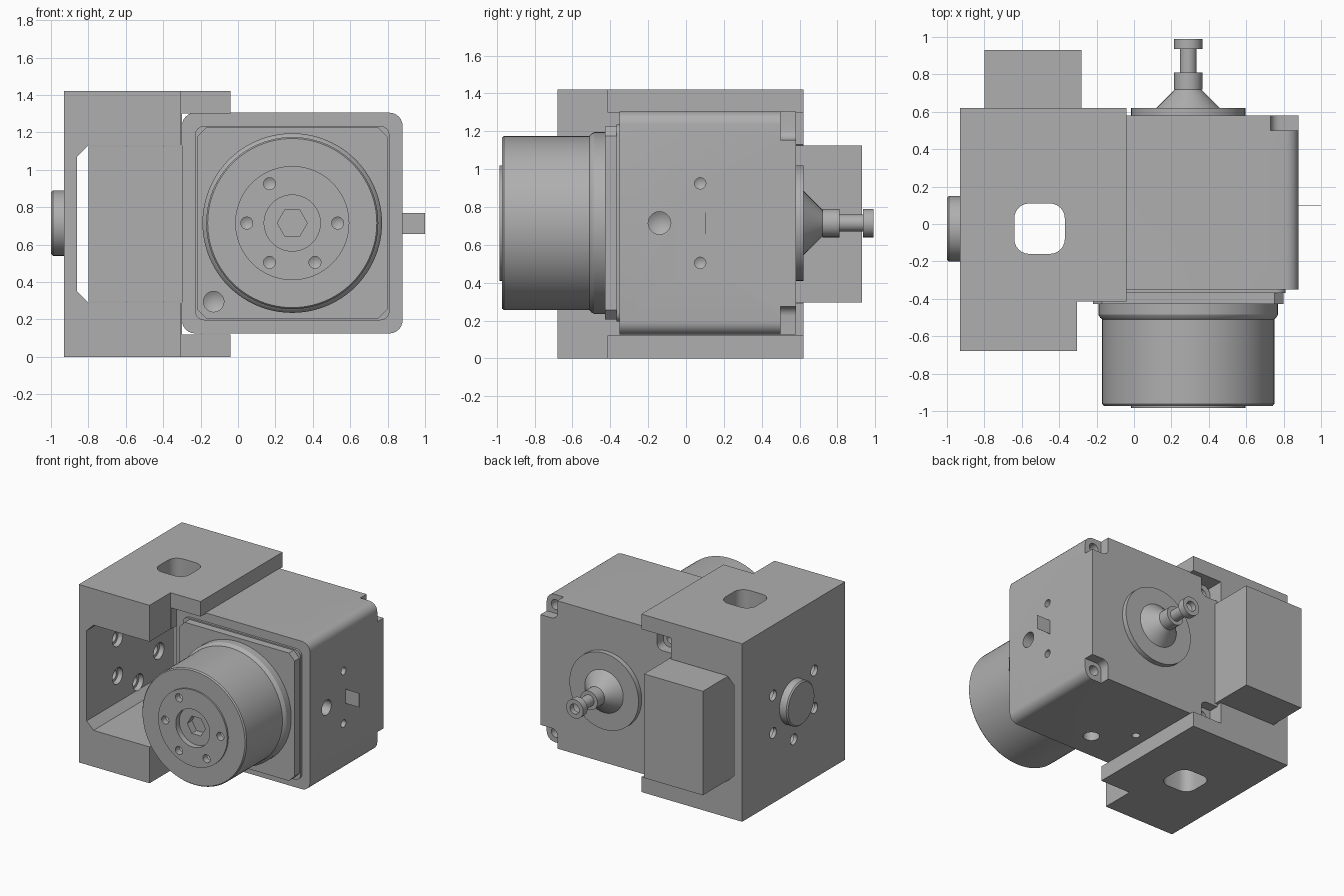
import bpy, bmesh, math
from mathutils import Vector

old = bpy.data.objects.get("Cube")
if old:
    bpy.data.objects.remove(old, do_unlink=True)

GREY = (0.43, 0.43, 0.43, 1)
metal = bpy.data.materials.new("machined grey")
metal.use_nodes = True
metal.diffuse_color = GREY
metal.node_tree.nodes["Principled BSDF"].inputs["Base Color"].default_value = GREY

CX, CZ = 0.29, 0.715      # main axis of the gearbox
X, Y, Z = Vector((1, 0, 0)), Vector((0, 1, 0)), Vector((0, 0, 1))


def finish(name, bm):
    bmesh.ops.recalc_face_normals(bm, faces=bm.faces)
    mesh = bpy.data.meshes.new(name)
    bm.to_mesh(mesh)
    bm.free()
    mesh.materials.append(metal)
    ob = bpy.data.objects.new(name, mesh)
    bpy.context.collection.objects.link(ob)
    return ob


def prism(name, pts, axis, a, b):
    """Extrude a 2D outline along a world axis from a to b."""
    place = {"x": lambda u, v: (a, u, v), "y": lambda u, v: (u, a, v),
             "z": lambda u, v: (u, v, a)}[axis]
    step = {"x": X, "y": Y, "z": Z}[axis] * (b - a)
    bm = bmesh.new()
    face = bm.faces.new([bm.verts.new(place(u, v)) for u, v in pts])
    new = bmesh.ops.extrude_face_region(bm, geom=[face])["geom"]
    bmesh.ops.translate(bm, vec=step,
                        verts=[g for g in new if isinstance(g, bmesh.types.BMVert)])
    return finish(name, bm)


def rect(u0, u1, v0, v1, r=0.0, n=6):
    """Rectangle outline with rounded corners, or chamfered when n is 1."""
    if r == 0:
        return [(u0, v0), (u1, v0), (u1, v1), (u0, v1)]
    out = []
    corners = [(u1 - r, v1 - r), (u0 + r, v1 - r), (u0 + r, v0 + r), (u1 - r, v0 + r)]
    for k, (u, v) in enumerate(corners):
        for i in range(n + 1):
            t = (k + i / n) * math.pi / 2
            out.append((u + r * math.cos(t), v + r * math.sin(t)))
    return out


def lathe(name, profile, origin, direction, steps=64):
    """Revolve (radius, distance) pairs about a direction."""
    bm = bmesh.new()
    vs = [bm.verts.new((r, 0, t)) for r, t in profile]
    es = [bm.edges.new(p) for p in zip(vs, vs[1:])]
    bmesh.ops.spin(bm, geom=vs + es, cent=(0, 0, 0), axis=(0, 0, 1),
                   angle=2 * math.pi, steps=steps, use_merge=True)
    bmesh.ops.remove_doubles(bm, verts=bm.verts, dist=1e-5)
    turn = Vector(direction).to_track_quat("Z", "Y")
    for v in bm.verts:
        v.co = turn @ v.co + Vector(origin)
    return finish(name, bm)


def drill(origin, inward, r, depth):
    """Cutter for a blind hole with a conical bottom."""
    return lathe("drill", [(0, -0.02), (r, -0.02), (r, depth), (0, depth + r * 0.6)],
                 origin, inward, 20)


def cut(ob, cutters):
    for c in cutters:
        c.hide_render = True
        m = ob.modifiers.new("cut", "BOOLEAN")
        m.operation, m.solver, m.object = "DIFFERENCE", "EXACT", c
    bpy.context.view_layer.update()
    deps = bpy.context.evaluated_depsgraph_get()
    mesh = bpy.data.meshes.new_from_object(ob.evaluated_get(deps))
    ob.modifiers.clear()
    ob.data = mesh
    for c in cutters:
        bpy.data.objects.remove(c, do_unlink=True)


parts = []

# C-shaped bracket: thick arms, then thin flanges gripping the gearbox
upper = [(-0.04, 1.42), (-0.04, 1.3), (-0.3, 1.3), (-0.3, 1.13), (-0.8, 1.13), (-0.86, 1.07)]
lower = [(x, 1.42 - z) for x, z in reversed(upper)]
bracket = prism("bracket", [(-0.93, 1.42)] + upper + lower + [(-0.93, 0)], "y", -0.68, 0.62)
cutters = [prism("step", rect(-0.305, 0.1, -0.8, -0.415), "z", -0.1, 1.6),
           prism("slot", rect(-0.64, -0.37, -0.16, 0.11, 0.08), "z", -0.1, 1.6)]
for z, inward in ((1.42, -Z), (0, Z)):
    for x in (-0.64, -0.38):
        for y in (0.21, -0.26):
            cutters.append(drill((x, y, z), inward, 0.032, 0.12))
    for y in (0.29, 0.05, -0.2):
        cutters.append(drill((-0.115, y, z), inward, 0.037, 0.07))
# Counterbored bolt circle in the side wall
for k in range(6):
    t = math.radians(30 + 60 * k)
    cutters.append(lathe("bore", [(0, -0.02), (0.042, -0.02), (0.042, 0.03),
                                  (0.065, 0.03), (0.065, 0.1), (0, 0.1)],
                         (-0.93, -0.03 + 0.3 * math.cos(t), CZ - 0.005 + 0.3 * math.sin(t)),
                         X, 24))
cut(bracket, cutters)
parts.append(bracket)

# Side boss and rear housing inside the bracket window
parts.append(lathe("side_boss", [(0, 0), (0.175, 0), (0.175, 0.06), (0.165, 0.07), (0, 0.07)],
                   (-0.93, -0.025, CZ), -X))
parts.append(prism("rear_housing", rect(-0.8, -0.28, 0.295, 1.125), "y", 0.32, 0.93))

# Gearbox body with tapped faces and notched rear corners
body = prism("gearbox_body", rect(-0.3, 0.88, 0.125, 1.305, 0.07), "y", -0.35, 0.58)
cutters = []
for x in (-0.3, 0.88):
    for z in (0.125, 1.305):
        cutters.append(prism("notch", rect(x - 0.15, x + 0.15, z - 0.15, z + 0.15, 0.05),
                             "y", 0.5, 0.7))
        sx, sz = math.copysign(0.08, CX - x), math.copysign(0.08, CZ - z)
        cutters.append(drill((x + sx, 0.5, z + sz), -Y, 0.04, 0.08))
for z, inward in ((1.305, -Z), (0.125, Z)):
    cutters += [drill((0.05, 0.08, z), inward, 0.03, 0.06),
                drill((0.525, 0.08, z), inward, 0.03, 0.06),
                drill((CX, -0.135, z), inward, 0.06, 0.1)]
cutters += [drill((0.88, 0.075, 0.925), -X, 0.03, 0.06),
            drill((0.88, 0.075, 0.505), -X, 0.03, 0.06),
            drill((0.88, -0.14, CZ), -X, 0.06, 0.1)]
cut(body, cutters)
parts.append(body)

# Thin marker tab on the left side
parts.append(prism("side_tab", rect(0.87, 1.0, 0.657, 0.77), "y", 0.1, 0.102))

# Square front flange: rounded base, chamfered face
parts.append(prism("flange_base", rect(-0.23, 0.81, 0.195, 1.235, 0.05), "y", -0.368, -0.345))
flange = prism("front_flange", rect(-0.22, 0.8, 0.205, 1.225, 0.05, 1), "y", -0.428, -0.365)
cut(flange, [drill((CX + sx * 0.42, -0.428, CZ + sz * 0.42), Y, 0.055, 0.03)
             for sx in (-1, 1) for sz in (-1, 1)])
parts.append(flange)

# Round output drum with raised ring, bolt circle and hex socket
drum = lathe("output_drum", [(0, 0.4), (0.48, 0.4), (0.48, 0.485), (0.472, 0.5), (0.46, 0.51),
                             (0.46, 0.962), (0.452, 0.972), (0.305, 0.972), (0.305, 0.985),
                             (0.15, 0.985), (0.15, 0.94), (0, 0.94)], (CX, 0, CZ), -Y, 96)
ring = [(math.cos(math.radians(60 * k)), math.sin(math.radians(60 * k))) for k in range(6)]
cutters = [drill((CX + 0.243 * c, -0.985, CZ + 0.243 * s), Y, 0.032, 0.05) for c, s in ring]
cutters.append(prism("socket", [(CX + 0.08 * c, CZ + 0.08 * s) for c, s in ring],
                     "y", -1.0, -0.88))
cut(drum, cutters)
parts.append(drum)

# Rear cover: disc, cone and necked spigot
parts.append(lathe("rear_spigot", [(0, 0.56), (0.305, 0.56), (0.305, 0.62), (0.17, 0.62),
                                   (0.07, 0.72), (0.075, 0.72), (0.075, 0.81), (0.045, 0.81),
                                   (0.045, 0.935), (0.075, 0.935), (0.075, 0.99),
                                   (0.04, 0.99), (0.04, 0.95), (0, 0.93)], (CX, 0, CZ), Y))

bpy.ops.object.select_all(action="DESELECT")
for ob in parts:
    ob.select_set(True)
    bpy.context.view_layer.objects.active = ob
bpy.ops.object.shade_smooth_by_angle(angle=math.radians(28))
